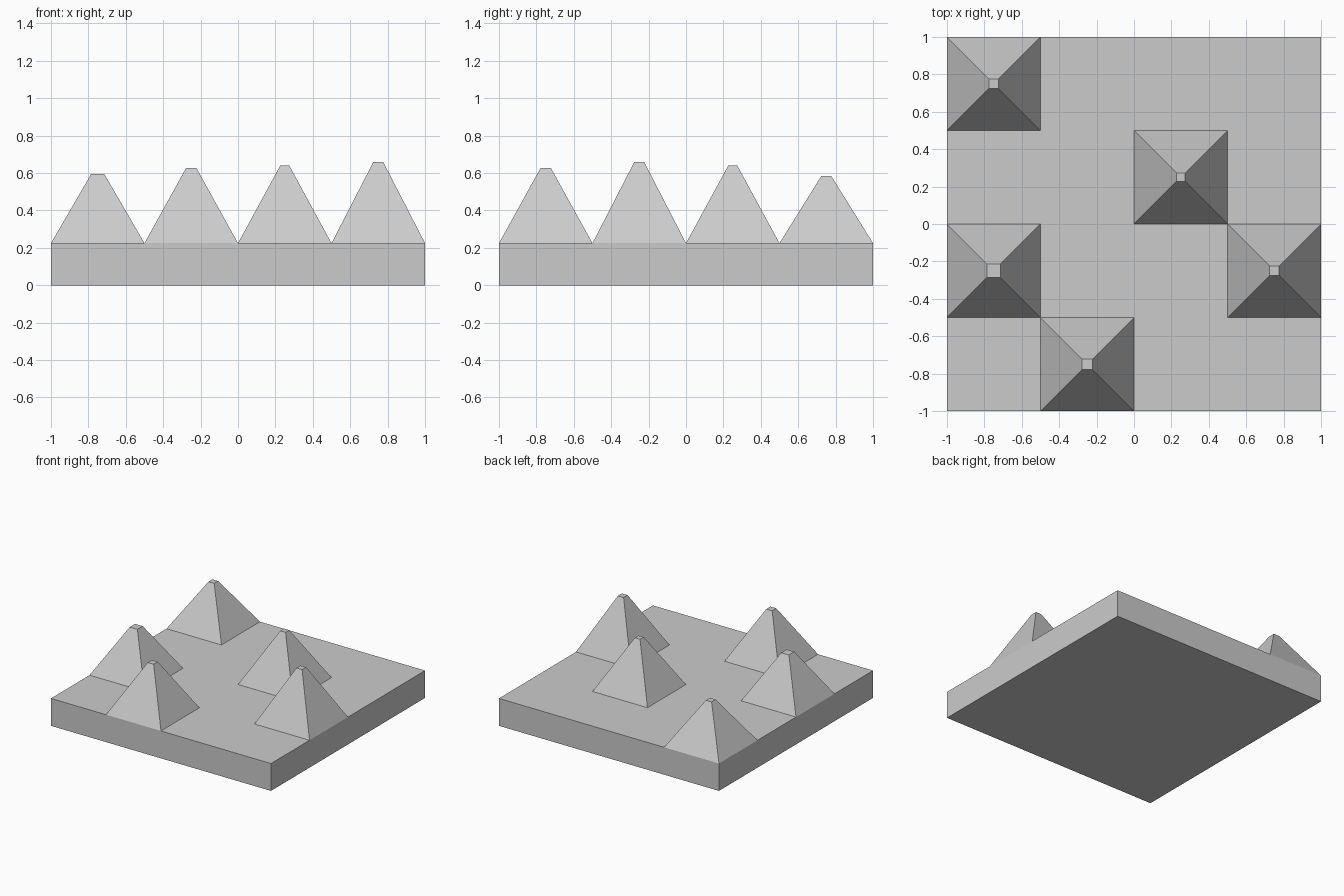
import bpy
from math import pi, sqrt

cube = bpy.data.objects.get("Cube")
if cube:
    bpy.data.objects.remove(cube, do_unlink=True)

BASE_TOP = 0.225
SPIKE_HALF = 0.25

# Single grey material
grey = bpy.data.materials.new("light_grey")
grey.use_nodes = True
colour = (0.6, 0.6, 0.6, 1)
grey.diffuse_color = colour
grey.node_tree.nodes["Principled BSDF"].inputs["Base Color"].default_value = colour


def finish(name):
    obj = bpy.context.object
    obj.name = name
    obj.data.materials.append(grey)
    return obj


# Square base slab
bpy.ops.mesh.primitive_cube_add(size=1, location=(0, 0, BASE_TOP / 2))
slab = finish("base_slab")
slab.scale = (2, 2, BASE_TOP)
bpy.ops.object.transform_apply(location=False, rotation=False, scale=True)


# Truncated four-sided spike standing on the slab
def spike(name, x, y, top, top_half):
    height = top - BASE_TOP
    bpy.ops.mesh.primitive_cone_add(
        vertices=4, radius1=SPIKE_HALF * sqrt(2), radius2=top_half * sqrt(2),
        depth=height, location=(x, y, BASE_TOP + height / 2),
        rotation=(0, 0, pi / 4))
    finish(name)
    bpy.ops.object.transform_apply(location=False, rotation=True, scale=False)


# Spikes: name, x, y, top height, half width of the flat tip
for args in (
    ("spike_back_right", -0.75, 0.75, 0.585, 0.026),
    ("spike_middle", 0.25, 0.25, 0.64, 0.024),
    ("spike_right", -0.75, -0.25, 0.595, 0.035),
    ("spike_left", 0.75, -0.25, 0.66, 0.026),
    ("spike_front", -0.25, -0.75, 0.628, 0.027),
):
    spike(*args)
